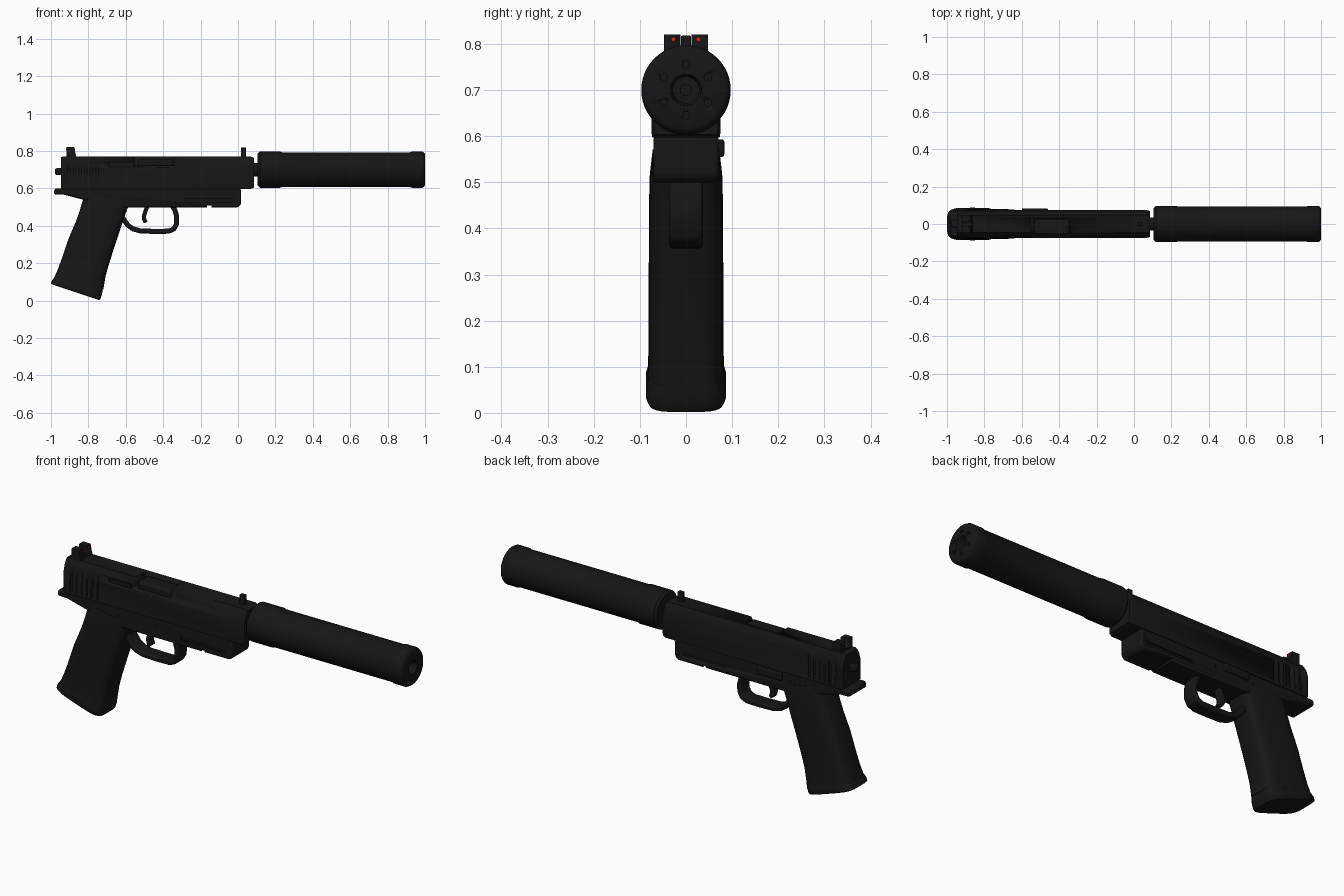
import bpy, bmesh, math
from mathutils import Vector, Matrix

if "Cube" in bpy.data.objects:
    bpy.data.objects.remove(bpy.data.objects["Cube"])


def material(name, c):
    m = bpy.data.materials.new(name)
    m.diffuse_color = (*c, 1)
    m.use_nodes = True
    m.node_tree.nodes["Principled BSDF"].inputs["Base Color"].default_value = m.diffuse_color
    return m


BLACK = material("black", (0.008, 0.008, 0.008))
RED = material("red", (0.8, 0.01, 0.01))


def finish(name, bm, mat=BLACK, bevel=0, segs=2, angle=35):
    bmesh.ops.recalc_face_normals(bm, faces=bm.faces)
    me = bpy.data.meshes.new(name)
    for f in bm.faces:
        f.smooth = True
    bm.to_mesh(me)
    bm.free()
    me.set_sharp_from_angle(angle=math.radians(angle))
    me.materials.append(mat)
    ob = bpy.data.objects.new(name, me)
    bpy.context.collection.objects.link(ob)
    if bevel:
        b = ob.modifiers.new("bevel", "BEVEL")
        b.width, b.segments, b.limit_method = bevel, segs, "ANGLE"
    return ob


def skin(bm, rings, close=False):
    """Join rings of points into a capped (or closed) tube."""
    vs = [[bm.verts.new(p) for p in r] for r in rings]
    n = len(vs[0])
    for a, b in list(zip(vs, vs[1:])) + ([(vs[-1], vs[0])] if close else []):
        for i in range(n):
            bm.faces.new((a[i], a[(i + 1) % n], b[(i + 1) % n], b[i]))
    if not close:
        bm.faces.new(vs[0])
        bm.faces.new(vs[-1])


def side_profile(name, pts, hw, **kw):
    bm = bmesh.new()
    skin(bm, [[(x, y, z) for x, z in pts] for y in (-hw, hw)])
    return finish(name, bm, **kw)


def boxes(name, specs, **kw):
    """Each spec: x0, x1, y0, y1, z0, z1."""
    bm = bmesh.new()
    for x0, x1, y0, y1, z0, z1 in specs:
        m = Matrix.Translation(((x0 + x1) / 2, (y0 + y1) / 2, (z0 + z1) / 2))
        bmesh.ops.create_cube(bm, size=1, matrix=m @ Matrix.Diagonal((x1 - x0, y1 - y0, z1 - z0, 1)))
    return finish(name, bm, **kw)


def rods(name, specs, axis="X", segs=16, **kw):
    """Each spec: centre x, y, z, radius, length."""
    bm = bmesh.new()
    rot = Matrix.Rotation(math.pi / 2, 4, "Y" if axis == "X" else "X")
    for x, y, z, r, l in specs:
        bmesh.ops.create_cone(bm, cap_ends=True, segments=segs, radius1=r, radius2=r, depth=l,
                              matrix=Matrix.Translation((x, y, z)) @ rot)
    return finish(name, bm, **kw)


def ribbon(name, path, thick, hw, **kw):
    p = [Vector(q) for q in path]
    left, right = [], []
    for i, q in enumerate(p):
        d = (p[min(i + 1, len(p) - 1)] - p[max(i - 1, 0)]).normalized()
        n = Vector((-d.y, d.x)) * thick / 2
        left.append(q + n)
        right.append(q - n)
    bm = bmesh.new()
    rings = [[(a.x, -hw, a.y), (a.x, hw, a.y), (b.x, hw, b.y), (b.x, -hw, b.y)] for a, b in zip(left, right)]
    skin(bm, rings)
    return finish(name, bm, **kw)


def cut(target, cutter):
    cutter.hide_render = True
    cutter.hide_set(True)
    b = target.modifiers.new("cut", "BOOLEAN")
    b.operation, b.object = "DIFFERENCE", cutter


# Suppressor, lathed around the barrel axis
AX = 0.70
prof = [(0.105, 0.03), (0.105, 0.085), (0.117, 0.097), (0.225, 0.097), (0.235, 0.093), (0.92, 0.093),
        (0.93, 0.097), (0.985, 0.097), (0.994, 0.092), (1.0, 0.083), (1.0, 0.034), (0.985, 0.028), (0.90, 0.028),
        (0.90, 0.012), (0.12, 0.012)]
bm = bmesh.new()
N = 48
skin(bm, [[(x, r * math.cos(t), AX + r * math.sin(t)) for x, r in prof]
          for t in (2 * math.pi * k / N for k in range(N))], close=True)
suppressor = finish("suppressor", bm)
cut(suppressor, rods("suppressor_face_cutter", [
    (1.0, 0.055 * math.sin(k * math.pi / 3), AX + 0.055 * math.cos(k * math.pi / 3), 0.008, 0.03)
    for k in range(6)]))
rods("threaded_barrel", [(0.08, 0, AX, 0.036, 0.09)], segs=32)

# Slide: chamfered section, swept front to back with tapered ends
section = [(-0.073, 0.597), (0.073, 0.597), (0.075, 0.61), (0.075, 0.705), (0.064, 0.742), (0.046, 0.77),
           (-0.046, 0.77), (-0.064, 0.742), (-0.075, 0.705), (-0.075, 0.61)]
bm = bmesh.new()
skin(bm, [[(x, y * s, 0.685 + (z - 0.685) * s) for y, z in section]
          for x, s in ((-0.947, 0.95), (-0.937, 1), (0.068, 1), (0.085, 0.92))])
slide = finish("slide", bm, angle=20)
cuts = [(x, x + 0.014, *ys, 0.61, 0.735) for x in (-0.91, -0.88, -0.85, -0.82, -0.79, -0.76)
        for ys in ((-0.1, -0.067), (0.067, 0.1))]
cuts += [(-0.55, -0.34, -0.1, 0.03, 0.722, 0.8),
         (-0.69, -0.56, -0.1, -0.064, 0.715, 0.74)]
cut(slide, boxes("slide_cutter", cuts))
boxes("chamber_block", [(-0.535, -0.345, -0.058, 0.026, 0.69, 0.758)], bevel=0.012)
boxes("extractor", [(-0.685, -0.565, -0.07, -0.05, 0.718, 0.736)])

# Frame with beavertail, and accessory rail slots
frame = side_profile("frame", [(-0.982, 0.567), (-0.93, 0.566), (-0.83, 0.54), (-0.61, 0.498), (0.0, 0.498),
                               (0.016, 0.514), (0.016, 0.6), (-0.978, 0.6), (-0.985, 0.585)], 0.071, bevel=0.01)
cut(frame, boxes("rail_cutter", [(-0.165, -0.142, -0.1, 0.1, 0.48, 0.509),
                                 (-0.28, -0.03, -0.1, -0.062, 0.528, 0.542),
                                 (-0.28, -0.03, 0.062, 0.1, 0.528, 0.542)]))
boxes("slide_stop", [(-0.60, -0.46, 0.06, 0.083, 0.555, 0.593)], bevel=0.005)
rods("frame_pins", [(-0.42, 0, 0.56, 0.011, 0.146), (-0.64, 0, 0.55, 0.011, 0.146)], axis="Y")
boxes("hammer", [(-0.978, -0.93, -0.018, 0.018, 0.672, 0.708)], bevel=0.008)

# Grip and magazine base: rounded sections (back x, back z, front x, front z, half width)


def loft(name, rows, power, **kw):
    bm = bmesh.new()
    rings = []
    for xb, zb, xf, zf, hw in rows:
        a, b = Vector((xb, 0, zb)), Vector((xf, 0, zf))
        ring = []
        for k in range(32):
            t = 2 * math.pi * k / 32
            c, s = math.cos(t), math.sin(t)
            u = math.copysign(abs(c) ** power, c)
            v = math.copysign(abs(s) ** power, s)
            ring.append((a + b) / 2 + (b - a) / 2 * u + Vector((0, hw * v, 0)))
        rings.append(ring)
    skin(bm, rings)
    return finish(name, bm, **kw)


loft("grip", [(-0.815, 0.575, -0.575, 0.53, 0.074), (-0.832, 0.53, -0.592, 0.49, 0.079),
              (-0.848, 0.475, -0.610, 0.44, 0.08), (-0.868, 0.42, -0.631, 0.375, 0.08),
              (-0.908, 0.326, -0.663, 0.28, 0.081), (-0.938, 0.235, -0.69, 0.195, 0.081),
              (-0.962, 0.17, -0.708, 0.13, 0.081), (-0.986, 0.115, -0.72, 0.06, 0.083)], 0.5)
loft("magazine_base", [(-0.984, 0.122, -0.722, 0.06, 0.082), (-0.994, 0.108, -0.727, 0.035, 0.087),
                       (-1.0, 0.093, -0.735, 0.01, 0.087), (-0.993, 0.086, -0.742, 0.002, 0.083)], 0.45)

# Trigger guard and trigger
ribbon("trigger_guard", [(-0.64, 0.48), (-0.612, 0.435), (-0.588, 0.402), (-0.56, 0.383), (-0.52, 0.372),
                         (-0.44, 0.37), (-0.37, 0.371), (-0.342, 0.383), (-0.328, 0.41), (-0.328, 0.45),
                         (-0.336, 0.48), (-0.352, 0.51)], 0.027, 0.037, bevel=0.008)
ribbon("trigger", [(-0.478, 0.52), (-0.492, 0.485), (-0.502, 0.455), (-0.502, 0.435), (-0.492, 0.417)],
       0.022, 0.02, bevel=0.005)

# Sights
rear = side_profile("rear_sight", [(-0.918, 0.76), (-0.918, 0.82), (-0.876, 0.82), (-0.87, 0.79), (-0.862, 0.76)], 0.048)
cut(rear, boxes("sight_notch_cutter", [(-0.95, -0.83, -0.012, 0.012, 0.785, 0.85)]))
boxes("front_sight", [(0.015, 0.043, -0.011, 0.011, 0.76, 0.818)], bevel=0.003)
rods("sight_dots", [(-0.896, y, 0.81, 0.004, 0.048) for y in (-0.027, 0.027)], mat=RED)
